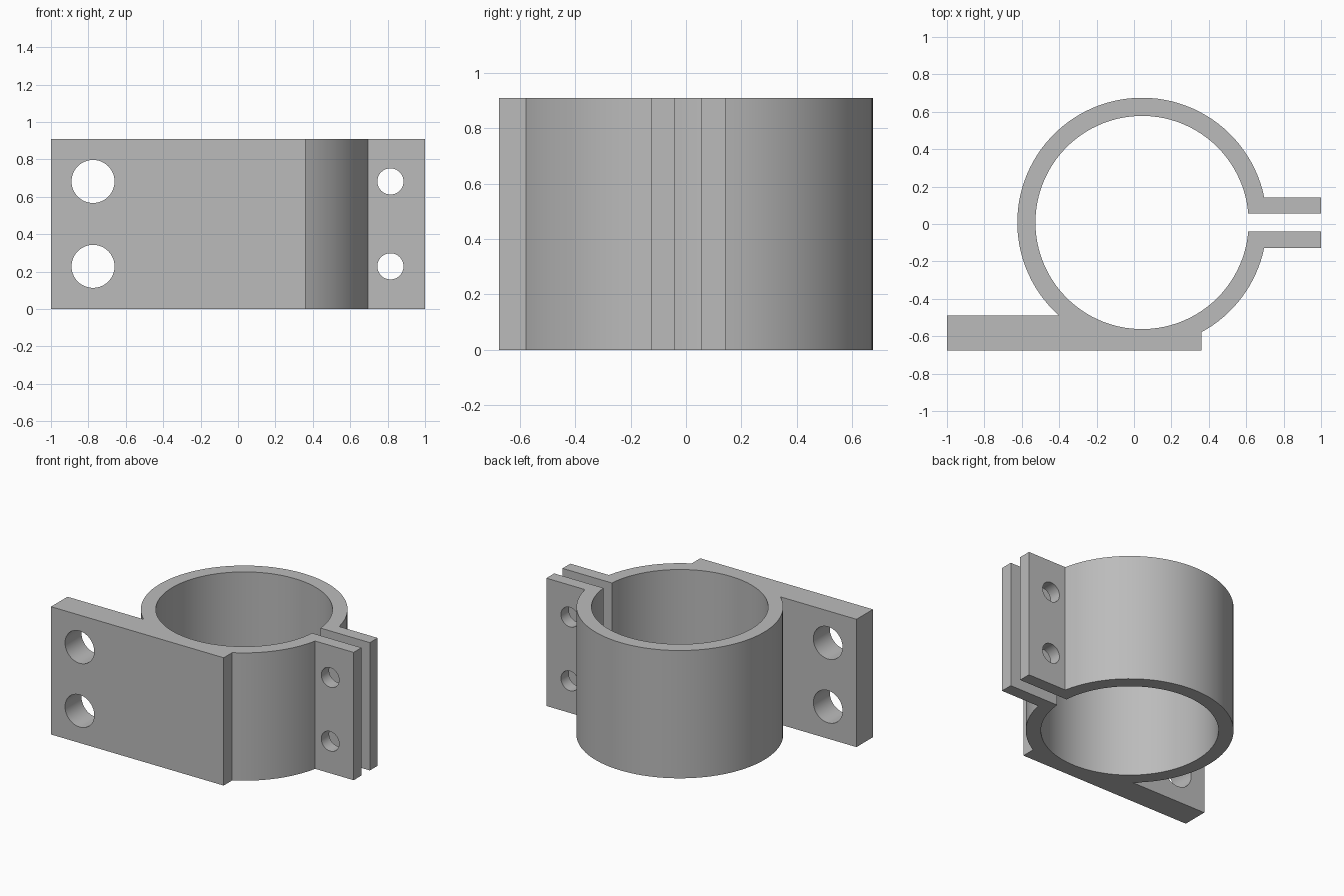
import bpy
import bmesh
from math import asin, acos, cos, sin, pi, radians
from mathutils import Matrix

cube = bpy.data.objects.get("Cube")
if cube:
    bpy.data.objects.remove(cube, do_unlink=True)

HEIGHT = 0.91
CX, CY = 0.043, 0.008          # ring centre
R_OUT, R_IN = 0.667, 0.57
GAP, TAB = 0.047, 0.135        # half gap and half width over both tabs
PLATE_FRONT, PLATE_BACK, PLATE_END = -0.675, -0.49, 0.36

grey = bpy.data.materials.new("plain_grey")
grey.use_nodes = True
colour = (0.5, 0.5, 0.5, 1)
grey.diffuse_color = colour
grey.node_tree.nodes["Principled BSDF"].inputs["Base Color"].default_value = colour


def arc(radius, start, end, steps):
    angles = [start + (end - start) * i / steps for i in range(steps + 1)]
    return [(CX + radius * cos(a), CY + radius * sin(a)) for a in angles]


def finish(bm, name):
    bmesh.ops.recalc_face_normals(bm, faces=bm.faces)
    mesh = bpy.data.meshes.new(name)
    bm.to_mesh(mesh)
    bm.free()
    mesh.materials.append(grey)
    obj = bpy.data.objects.new(name, mesh)
    bpy.context.collection.objects.link(obj)
    return obj


# Clamp outline: bore, lower tab, front arc, mounting plate, back arc, upper tab
gap_in, tab_out = asin(GAP / R_IN), asin(TAB / R_OUT)
plate_right = -acos((PLATE_END - CX) / R_OUT)
plate_left = -pi - asin((PLATE_BACK - CY) / R_OUT)
outline = arc(R_IN, gap_in, 2 * pi - gap_in, 96)
outline += [(1, CY - GAP), (1, CY - TAB)]
outline += arc(R_OUT, -tab_out, plate_right, 16)
outline += [(PLATE_END, PLATE_FRONT), (-1, PLATE_FRONT), (-1, PLATE_BACK)]
outline += arc(R_OUT, plate_left, tab_out - 2 * pi, 64)
outline += [(1, CY + TAB), (1, CY + GAP)]

bm = bmesh.new()
base = bm.faces.new([bm.verts.new((x, y, 0)) for x, y in outline])
top = bmesh.ops.extrude_face_region(bm, geom=[base])["geom"]
bmesh.ops.translate(bm, vec=(0, 0, HEIGHT),
                    verts=[v for v in top if isinstance(v, bmesh.types.BMVert)])
clamp = finish(bm, "pipe_clamp")

# Bolt holes through the plate and the tabs
bm = bmesh.new()
for x, y, radius in ((-0.775, -0.58, 0.115), (0.815, CY, 0.07)):
    for z in (0.228, 0.682):
        bmesh.ops.create_cone(
            bm, cap_ends=True, segments=48, radius1=radius, radius2=radius, depth=0.5,
            matrix=Matrix.Translation((x, y, z)) @ Matrix.Rotation(pi / 2, 4, "X"))
cutter = finish(bm, "hole_cutter")
cutter.hide_render = True

cut = clamp.modifiers.new("bolt_holes", "BOOLEAN")
cut.operation = "DIFFERENCE"
cut.solver = "EXACT"
cut.object = cutter

# Apply the holes, then smooth the curved walls
bpy.ops.object.select_all(action="DESELECT")
clamp.select_set(True)
bpy.context.view_layer.objects.active = clamp
bpy.ops.object.modifier_apply(modifier=cut.name)
bpy.data.objects.remove(cutter, do_unlink=True)
bpy.ops.object.shade_smooth_by_angle(angle=radians(30))
